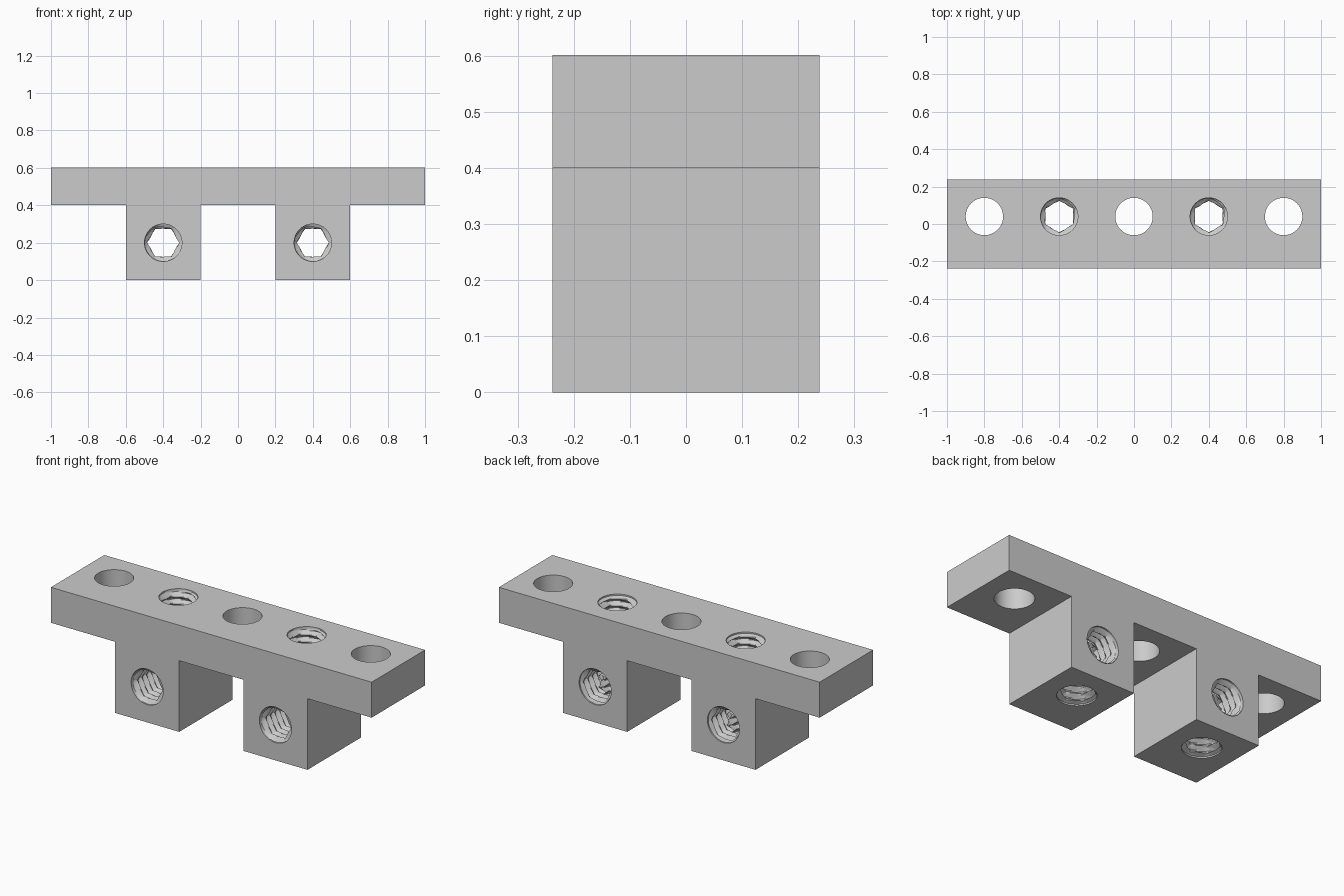
import bpy, bmesh
from math import pi, cos, sin, tau
from mathutils import Matrix

cube = bpy.data.objects.get("Cube")
if cube:
    bpy.data.objects.remove(cube, do_unlink=True)

HALF_DEPTH, TOP, SHELF = 0.238, 0.601, 0.401
HOLE_R, CORE_R, PITCH = 0.1, 0.084, 0.04
HOLE_Y, CROSS_Z = 0.04, 0.2

grey = bpy.data.materials.new("light grey")
grey.use_nodes = True
colour = (0.6, 0.6, 0.6, 1)
grey.diffuse_color = colour
grey.node_tree.nodes["Principled BSDF"].inputs["Base Color"].default_value = colour


def new_object(name, bm):
    bmesh.ops.recalc_face_normals(bm, faces=bm.faces)
    mesh = bpy.data.meshes.new(name)
    bm.to_mesh(mesh)
    bm.free()
    mesh.materials.append(grey)
    obj = bpy.data.objects.new(name, mesh)
    bpy.context.collection.objects.link(obj)
    return obj


def thread_radius(angle, height):
    """Hexagonal crest blending out to a round root along a helix."""
    crest = CORE_R * cos(pi / 6) / cos(angle % (pi / 3) - pi / 6)
    phase = (height / PITCH - angle / tau) % 1
    return crest + (HOLE_R - crest) * abs(2 * phase - 1)


def rod(name, length, matrix, threaded, sides=48):
    """Closed rod along its local z, with round lead-ins at both ends."""
    half, lead = length / 2, 0.008
    levels = [(-half - 0.02, False), (-half + lead, False)]
    if threaded:
        count = round((length - 4 * lead) / (PITCH / 8))
        step = (length - 4 * lead) / count
        levels += [(-half + 2 * lead + i * step, True) for i in range(count + 1)]
    levels += [(half - lead, False), (half + 0.02, False)]
    bm = bmesh.new()
    rings = []
    for z, cut in levels:
        ring = []
        for i in range(sides):
            a = tau * i / sides
            r = thread_radius(a, z) if cut else HOLE_R
            ring.append(bm.verts.new((r * cos(a), r * sin(a), z)))
        rings.append(ring)
    for low, high in zip(rings, rings[1:]):
        for i in range(sides):
            j = (i + 1) % sides
            bm.faces.new((low[i], low[j], high[j], high[i]))
    bm.faces.new(rings[0][::-1])
    bm.faces.new(rings[-1])
    bmesh.ops.transform(bm, matrix=matrix, verts=bm.verts)
    if threaded:
        bmesh.ops.triangulate(bm, faces=[f for f in bm.faces if len(f.verts) == 4])
    return new_object(name, bm)


# Bar with two square feet, extruded from one profile
half_profile = [(0.2, SHELF), (0.2, 0), (0.6, 0), (0.6, SHELF), (1, SHELF), (1, TOP)]
profile = half_profile + [(-x, z) for x, z in reversed(half_profile)]
bm = bmesh.new()
face = bm.faces.new([bm.verts.new((x, -HALF_DEPTH, z)) for x, z in profile])
extruded = bmesh.ops.extrude_face_region(bm, geom=[face])["geom"]
bmesh.ops.translate(bm, vec=(0, 2 * HALF_DEPTH, 0),
                    verts=[g for g in extruded if isinstance(g, bmesh.types.BMVert)])
bracket = new_object("mounting_bracket", bm)

# Plain holes through the bar
cutters = []
for x in (-0.8, 0, 0.8):
    place = Matrix.Translation((x, HOLE_Y, (TOP + SHELF) / 2))
    cutters.append(rod("plain_hole_cutter", TOP - SHELF, place, False))

# Threaded holes: one down through each foot, one across it
for x in (-0.4, 0.4):
    down = Matrix.Translation((x, HOLE_Y, TOP / 2)) @ Matrix.Rotation(pi / 2, 4, "Z")
    across = Matrix.Translation((x, 0, CROSS_Z)) @ Matrix.Rotation(pi / 2, 4, "X")
    cutters.append(rod("vertical_thread_cutter", TOP, down, True))
    cutters.append(rod("cross_thread_cutter", 2 * HALF_DEPTH, across, True))

for cutter in cutters:
    cutter.hide_render = True
    mod = bracket.modifiers.new(cutter.name, "BOOLEAN")
    mod.operation = "DIFFERENCE"
    mod.solver = "EXACT"
    mod.object = cutter

# Bake the cuts and drop the cutters
graph = bpy.context.evaluated_depsgraph_get()
result = bpy.data.meshes.new_from_object(bracket.evaluated_get(graph))
bracket.modifiers.clear()
bracket.data = result
for cutter in cutters:
    bpy.data.objects.remove(cutter, do_unlink=True)

# Smooth the bores, keep the edges sharp
bpy.context.view_layer.objects.active = bracket
bracket.select_set(True)
bpy.ops.object.shade_smooth_by_angle(angle=pi / 9)
